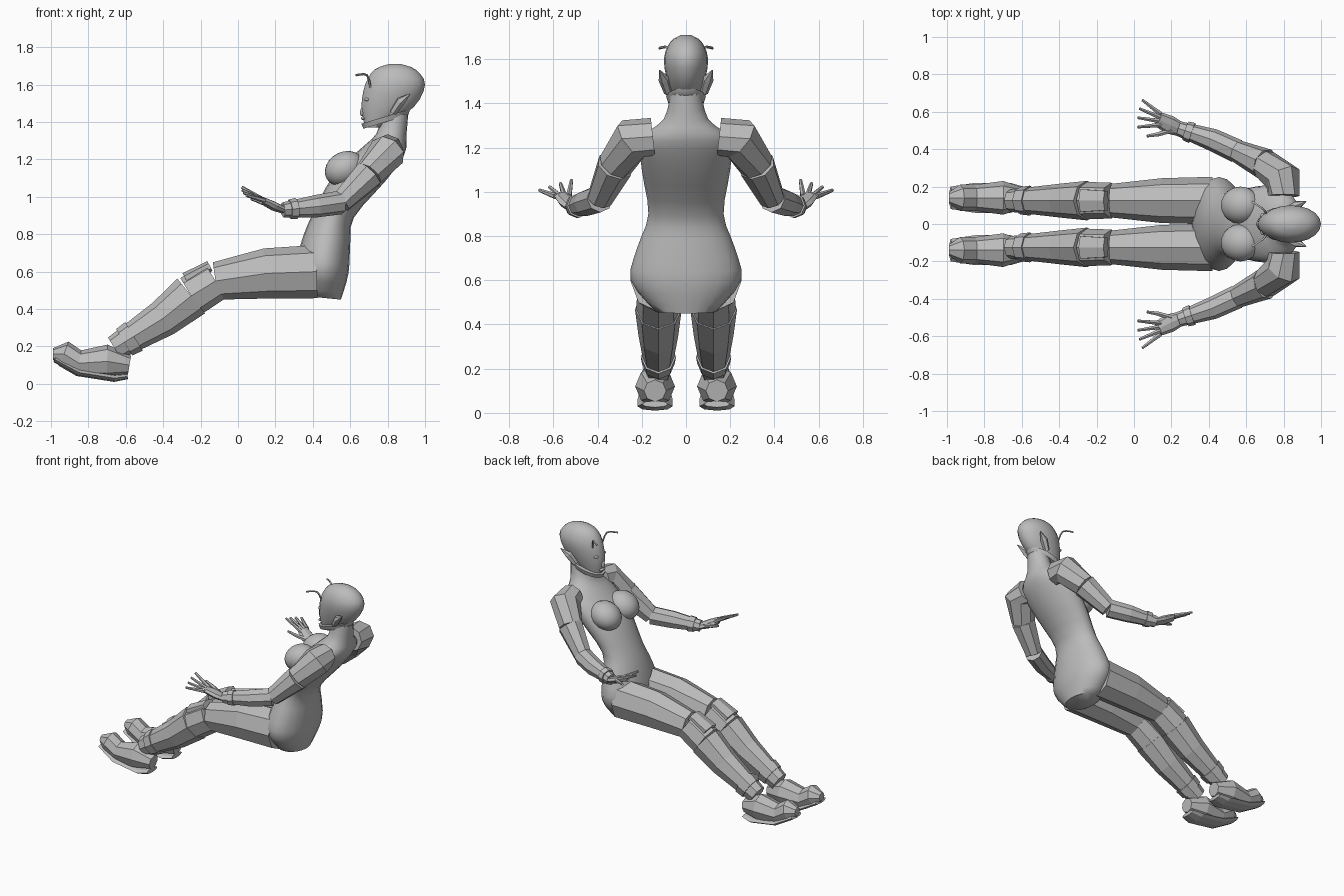
import bpy, bmesh, math
from mathutils import Vector

cube = bpy.data.objects.get("Cube")
if cube:
    bpy.data.objects.remove(cube, do_unlink=True)

GREY = (.5, .5, .5, 1)
grey = bpy.data.materials.new("plain_grey")
grey.use_nodes = True
grey.diffuse_color = GREY
grey.node_tree.nodes["Principled BSDF"].inputs["Base Color"].default_value = GREY


def finish(name, bm, smooth):
    """Turn a bmesh into a grey object, smooth-shaded where asked."""
    mesh = bpy.data.meshes.new(name)
    bm.to_mesh(mesh)
    bm.free()
    mesh.materials.append(grey)
    obj = bpy.data.objects.new(name, mesh)
    bpy.context.collection.objects.link(obj)
    if smooth:
        bpy.ops.object.select_all(action="DESELECT")
        obj.select_set(True)
        bpy.context.view_layer.objects.active = obj
        bpy.ops.object.shade_smooth_by_angle(angle=math.radians(60))
    return obj


def loft(name, rings, sides, smooth=False):
    """Skin closed rings, each given as a centre and two half axes."""
    bm = bmesh.new()
    loops = []
    for centre, up, across in rings:
        angles = [math.tau * i / sides for i in range(sides)]
        loops.append([bm.verts.new(centre + up * math.cos(t) + across * math.sin(t))
                      for t in angles])
    for lower, upper in zip(loops, loops[1:]):
        for i in range(sides):
            j = (i + 1) % sides
            bm.faces.new((lower[i], lower[j], upper[j], upper[i]))
    bm.faces.new(loops[0])
    bm.faces.new(loops[-1])
    bmesh.ops.recalc_face_normals(bm, faces=bm.faces)
    return finish(name, bm, smooth)


def smooth_path(keys, steps=3):
    """Pass a smooth curve through the key sections."""
    keys = [Vector(k) for k in keys]
    padded = [keys[0], *keys, keys[-1]]
    path = []
    for before, start, end, after in zip(padded, padded[1:], padded[2:], padded[3:]):
        for i in range(steps):
            t = i / steps
            line = start.lerp(end, t)
            bend = (end - before - (end - start) * 2) * (1 - t)
            bend -= (after - start - (end - start) * 2) * t
            path.append(line + bend * t * (1 - t) / 2)
    return path + [keys[-1]]


def stack(name, sections, tilt):
    """Upright body from sections of x, z, half depth and half width."""
    rings = [(Vector((x, 0, z)), Vector((-1, 0, tilt)) * depth, Vector((0, width, 0)))
             for x, z, depth, width in sections]
    return loft(name, rings, 20, True)


def tube(name, path, side=1, sides=8, thick=1.0, smooth=False):
    """Limb along points of x, y, z and radius."""
    pts = [Vector((x, y * side, z)) for x, y, z, r in path]
    rings = []
    for i, p in enumerate(pts):
        along = pts[min(i + 1, len(pts) - 1)] - pts[max(i - 1, 0)]
        across = along.cross(Vector((0, 0, 1))).normalized()
        up = across.cross(along).normalized()
        radius = path[i][-1]
        rings.append((p, up * radius * thick, across * radius))
    return loft(name, rings, sides, smooth)


def cuff(name, start, end, side, thick=1.0):
    """Short raised band near the far end of a limb."""
    start, end = Vector(start), Vector(end)
    swell = Vector((0, 0, 0, .008))
    tube(name, [start.lerp(end, t) + swell for t in (.6, .8)], side, thick=thick)


def ball(name, centre, size, side=1, turn=0.0):
    bm = bmesh.new()
    bmesh.ops.create_uvsphere(bm, u_segments=20, v_segments=12, radius=1)
    bmesh.ops.scale(bm, vec=size, verts=bm.verts)
    obj = finish(name, bm, True)
    x, y, z = centre
    obj.location = (x, y * side, z)
    obj.rotation_euler.y = turn


# Torso with neck, head, jaw band
stack("torso", smooth_path([
    (.45, .46, .1, .14), (.45, .6, .14, .25), (.47, .75, .13, .22),
    (.51, .9, .11, .17), (.65, 1.1, .14, .2), (.77, 1.24, .12, .2),
    (.82, 1.33, .08, .1), (.84, 1.45, .07, .07)]), .1)
stack("head", smooth_path([
    (.73, 1.37, .05, .04), (.8, 1.48, .14, .08), (.84, 1.6, .16, .1),
    (.84, 1.68, .11, .07), (.84, 1.71, .03, .02)]), 0)
stack("jaw_band", [(.79, 1.4, .12, .08), (.79, 1.43, .13, .09)], -.3)
ball("nose", (.67, 0, 1.46), (.016, .016, .03), turn=.3)
ball("lips", (.67, 0, 1.42), (.012, .03, .01))

# Left and right share their measurements
ARM = [(.8, .15, 1.25, .08), (.8, .24, 1.24, .1), (.7, .32, 1.12, .08),
       (.55, .39, .97, .06), (.42, .45, .95, .06), (.24, .51, .93, .04)]
LEG_OFFSET = .125
LEG = [(x, LEG_OFFSET, z, r) for x, z, r in (
    (.42, .6, .12), (.15, .59, .12), (-.12, .55, .09),
    (-.25, .47, .1), (-.4, .35, .09), (-.66, .19, .06))]
SHELLS = {"shoulder": ARM[:3], "upper_arm": ARM[2:4], "forearm": ARM[3:],
          "thigh": LEG[:3], "knee": LEG[2:4], "calf": LEG[3:]}

for side, word in ((-1, "left_"), (1, "right_")):
    # Face details and breast
    tube(word + "ear", [(.83, .08, 1.45, .02), (.87, .1, 1.51, .025),
                        (.92, .12, 1.55, .003)], side, 6)
    ball(word + "eye", (.69, .04, 1.52), (.015, .02, .01), side)
    feeler = smooth_path([(.71, .05, 1.57, .006), (.69, .08, 1.65, .006),
                          (.63, .12, 1.65, .006)])
    tube(word + "antenna", feeler, side, 6, smooth=True)
    ball(word + "breast", (.57, .1, 1.15), (.11, .1, .09), side, -.5)

    # Limb shells, each flared where it overlaps the one before
    for part, path in SHELLS.items():
        x, y, z, r = path[0]
        thick = 1.0 if path[0] in ARM else 1.12
        tube(word + part, [(x, y, z, r * 1.06), *path[1:]], side, thick=thick)
    cuff(word + "wrist_cuff", *ARM[-2:], side)
    cuff(word + "shin_cuff", *LEG[-2:], side, 1.12)
    tube(word + "knee_pad", [(-.15, LEG_OFFSET, .63, .06),
                             (-.28, LEG_OFFSET, .56, .07)], side, 6, .5)

    # Hand with fanned fingers
    tube(word + "palm", [ARM[-1], (.19, .53, .95, .05), (.13, .56, .98, .04)],
         side, thick=.5)
    tube(word + "thumb", [(.2, .5, .95, .015), (.13, .48, .97, .013),
                          (.07, .47, .99, .008)], side, 6)
    for i, finger in enumerate(("index", "middle", "ring", "little")):
        fan = i / 4 - .1
        reach = Vector((-math.cos(fan), math.sin(fan), .6 - i / 8, 0)) * .06
        root = Vector((.14, .53 + i * .02, .98, .014))
        taper = Vector((0, 0, 0, -.003))
        tube(word + finger + "_finger",
             [root + (reach + taper) * step for step in range(3)], side, 6)

    # Shoe and its slab sole
    shoe = [(x, LEG_OFFSET + .015, z, r) for x, z, r in (
        (-.58, .1, .05), (-.7, .12, .09), (-.85, .11, .07),
        (-.93, .16, .07), (-.99, .16, .03))]
    tube(word + "shoe", shoe, side)
    sole = [(x, LEG_OFFSET + .015, z, r) for x, z, r in (
        (-.59, .04, .06), (-.66, .03, .08), (-.85, .06, .08), (-.98, .13, .06))]
    tube(word + "sole", sole, side, thick=.25)
